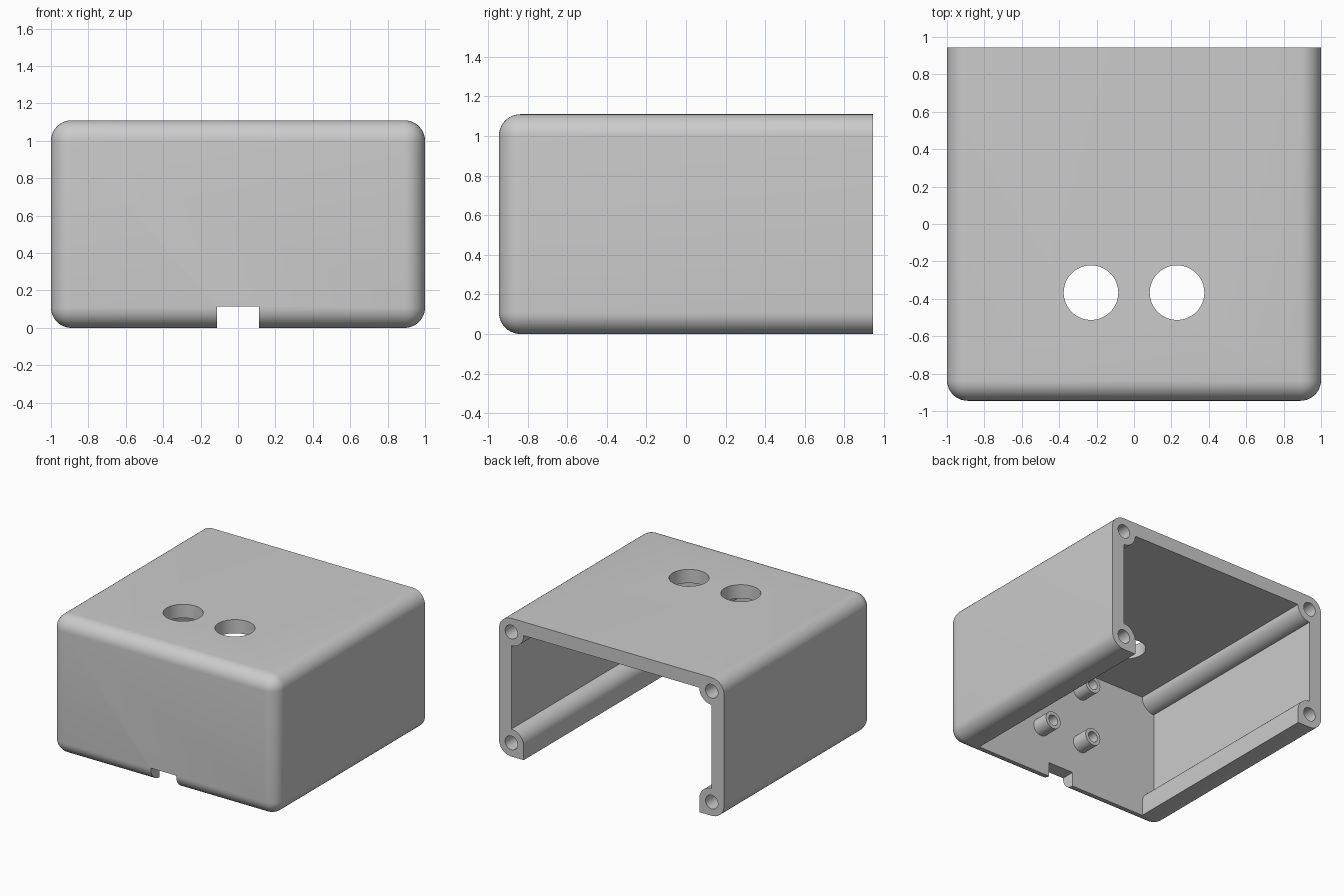
import bpy, bmesh, math
from mathutils import Matrix

default = bpy.data.objects.get("Cube")
if default:
    bpy.data.objects.remove(default)

W, D, H = 1.0, 0.945, 1.11      # half width, half depth, height
T = 0.11                        # wall thickness, edge radius and boss radius
STEPS = 10

grey = bpy.data.materials.new("grey_plastic")
grey.use_nodes = True
grey.diffuse_color = (0.6, 0.6, 0.6, 1)
grey.node_tree.nodes["Principled BSDF"].inputs["Base Color"].default_value = grey.diffuse_color


def finish(name, bm):
    bmesh.ops.recalc_face_normals(bm, faces=bm.faces)
    mesh = bpy.data.meshes.new(name)
    bm.to_mesh(mesh)
    bm.free()
    mesh.materials.append(grey)
    obj = bpy.data.objects.new(name, mesh)
    bpy.context.collection.objects.link(obj)
    return obj


def box(name, x, y, z):
    bm = bmesh.new()
    bmesh.ops.create_cube(bm, size=1)
    for v in bm.verts:
        for i, (lo, hi) in enumerate((x, y, z)):
            v.co[i] = lo if v.co[i] < 0 else hi
    return finish(name, bm)


def cylinder(name, centre, radius, depth, along_y=True):
    bm = bmesh.new()
    turn = Matrix.Rotation(math.pi / 2, 4, 'X') if along_y else Matrix()
    bmesh.ops.create_cone(bm, cap_ends=True, segments=48, radius1=radius, radius2=radius,
                          depth=depth, matrix=Matrix.Translation(centre) @ turn)
    return finish(name, bm)


def activate(obj):
    bpy.ops.object.select_all(action='DESELECT')
    obj.select_set(True)
    bpy.context.view_layer.objects.active = obj


def cut(target, cutter):
    cutter.hide_render = True
    mod = target.modifiers.new("cut", 'BOOLEAN')
    mod.operation, mod.solver, mod.object = 'DIFFERENCE', 'EXACT', cutter
    activate(target)
    bpy.ops.object.modifier_apply(modifier=mod.name)
    bpy.data.objects.remove(cutter)


def smooth(obj):
    activate(obj)
    bpy.ops.object.shade_smooth_by_angle(angle=math.radians(30))


# Outer shell: every edge rounded except those around the back
shell = box("enclosure_shell", (-W, W), (-D, D), (0, H))
bm = bmesh.new()
bm.from_mesh(shell.data)
rounded = [e for e in bm.edges if min(v.co.y for v in e.verts) < 0]
bmesh.ops.bevel(bm, geom=rounded, offset=T, offset_type='OFFSET', segments=STEPS,
                profile=0.5, affect='EDGES')
bm.to_mesh(shell.data)
bm.free()

# Cavity, open at the back and below, leaving a round screw boss along each corner
side = W - T


def arc(z, start):
    for i in range(STEPS + 1):
        a = start + math.pi / 2 * i / STEPS
        yield side + T * math.cos(a), z + T * math.sin(a)


right = [(side - T, -T)] + list(arc(T, math.pi / 2))[::-1]
right += list(arc(H - T, math.pi))[::-1]
outline = right + [(-x, z) for x, z in reversed(right)]
bm = bmesh.new()
face = bm.faces.new([bm.verts.new((x, T - D, z)) for x, z in outline])
moved = bmesh.ops.extrude_face_region(bm, geom=[face])["geom"]
bmesh.ops.translate(bm, vec=(0, 2 * D, 0),
                    verts=[v for v in moved if isinstance(v, bmesh.types.BMVert)])
cut(shell, finish("cavity_cutter", bm))

# Two round openings in the top, and a cable notch at the front
for s in (-1, 1):
    cut(shell, cylinder("top_hole_cutter", (s * 0.23, -0.367, H), 0.146, 0.5, False))
cut(shell, box("notch_cutter", (-0.113, 0.113), (-D - T, -D + 2 * T), (-T, 0.115)))

# Screw holes in the corner bosses
for s in (-1, 1):
    for z in (T, H - T):
        cut(shell, cylinder("screw_hole_cutter", (s * side, D, z), 0.055, 1.2))
smooth(shell)

# Hollow standoffs on the inside of the front wall
length = 0.14
for s, label in ((-1, "right"), (1, "left")):
    for z, level in ((0.385, "lower"), (0.83, "upper")):
        centre = (s * 0.19, T - D + length / 2, z)
        post = cylinder(f"{level}_{label}_standoff", centre, 0.07, length)
        cut(post, cylinder("standoff_hole_cutter", centre, 0.042, 2 * length))
        smooth(post)
